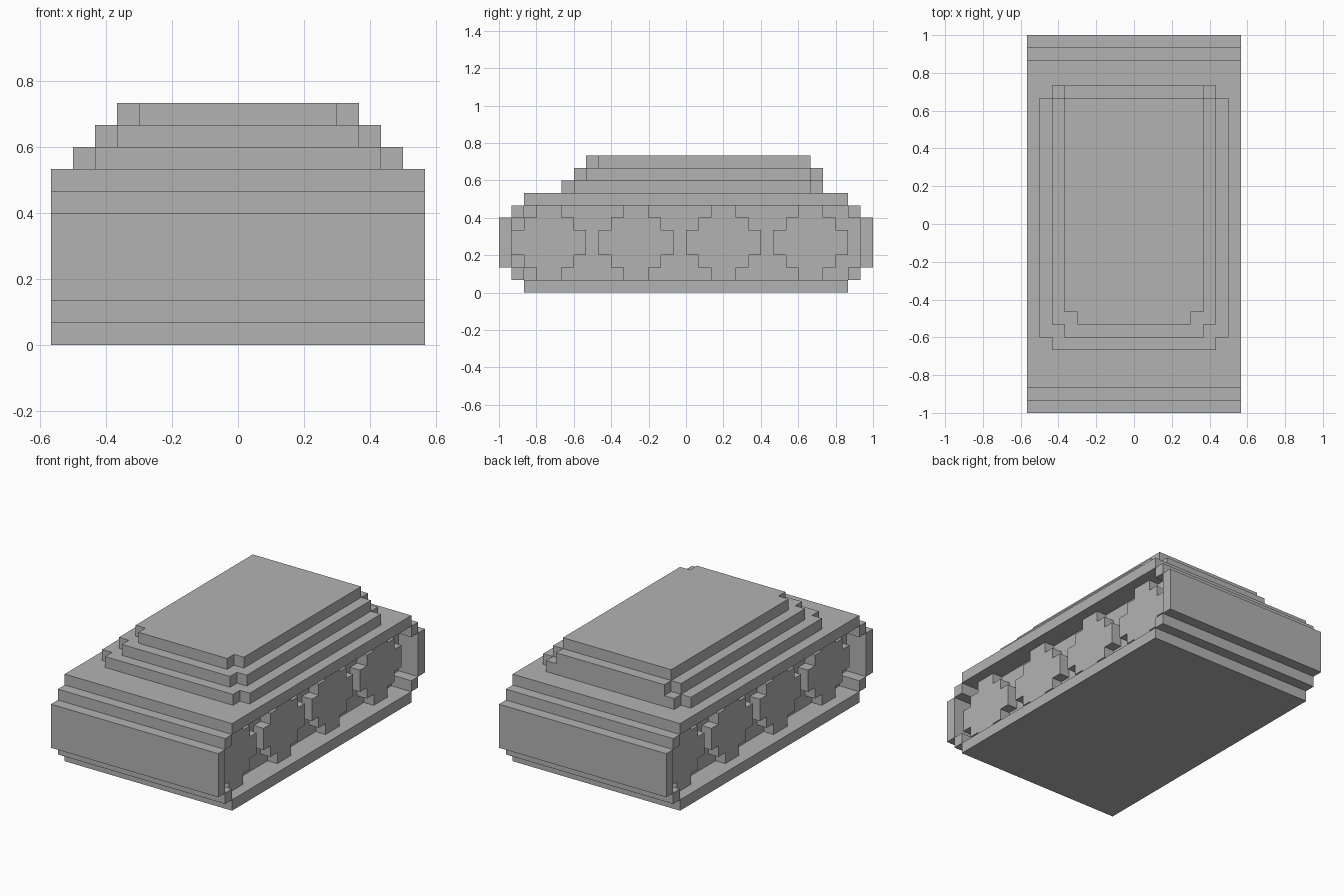
import bpy, bmesh
from mathutils import Vector

U = 1 / 15  # one block

old = bpy.data.objects.get("Cube")
if old:
    bpy.data.objects.remove(old, do_unlink=True)

grey = bpy.data.materials.new("plain grey")
grey.use_nodes = True
grey.diffuse_color = (0.45, 0.45, 0.45, 1)
grey.node_tree.nodes["Principled BSDF"].inputs["Base Color"].default_value = grey.diffuse_color


def stepped(name, rows, end, lo, hi, place):
    """Extrude a stepped outline from lo to hi; rows are (start, low side, high side)."""
    starts = [r[0] for r in rows] + [end]
    right, left = [], []
    for i, (start, a, b) in enumerate(rows):
        right += [(b, start), (b, starts[i + 1])]
        left += [(a, start), (a, starts[i + 1])]
    bm = bmesh.new()
    face = bm.faces.new([bm.verts.new(Vector(place(s, t, lo)) * U)
                         for s, t in right + left[::-1]])
    ext = bmesh.ops.extrude_face_region(bm, geom=[face])
    shift = (Vector(place(0, 0, hi)) - Vector(place(0, 0, lo))) * U
    verts = [g for g in ext["geom"] if isinstance(g, bmesh.types.BMVert)]
    bmesh.ops.translate(bm, verts=verts, vec=shift)
    bmesh.ops.recalc_face_normals(bm, faces=bm.faces[:])
    mesh = bpy.data.meshes.new(name)
    bm.to_mesh(mesh)
    bm.free()
    mesh.materials.append(grey)
    obj = bpy.data.objects.new(name, mesh)
    bpy.context.scene.collection.objects.link(obj)
    return obj


def across(s, t, d):   # outline in y-z, depth along x
    return (d, s, t)


def upward(s, t, d):   # outline in x-y, depth along z
    return (s, t, d)


# Hull with stepped ends, hollowed on both sides to leave a track rim
hull = stepped("hull", [(0, -13, 13), (1, -14, 14), (2, -15, 15), (6, -14, 14), (7, -13, 13)],
               8, -8.5, 8.5, across)
cutters = []
for side in (-1, 1):
    cutter = stepped("side_recess_cutter", [(1, -13, 13), (2, -14, 14), (6, -13, 13)],
                     7, side * 6.5, side * 9.5, across)
    cutter.hide_render = True
    cutters.append(cutter)
    mod = hull.modifiers.new("side_recess", "BOOLEAN")
    mod.operation = "DIFFERENCE"
    mod.solver = "EXACT"
    mod.object = cutter
bpy.context.view_layer.update()
cut_mesh = bpy.data.meshes.new_from_object(hull.evaluated_get(bpy.context.evaluated_depsgraph_get()))
hull.modifiers.clear()
hull.data = cut_mesh
for cutter in cutters:
    bpy.data.objects.remove(cutter, do_unlink=True)

# Wheels: the two sides are half-turn copies of each other
for side, label in ((1, "left"), (-1, "right")):
    for i in range(4):
        c = side * (-11 + 7 * i)
        rows = [(z, c - w, c + w) for z, w in ((1, 1), (2, 2), (3, 3), (5, 2), (6, 1))]
        stepped(f"{label}_wheel_{i + 1}", rows, 7, side * 6.5, side * 7.5, across)

# Upper deck in three shrinking layers with notched corners
stepped("deck_lower", [(-10, -6.5, 6.5), (-9, -7.5, 7.5), (10, -6.5, 6.5)], 11, 8, 9, upward)
stepped("deck_middle", [(-9, -5.5, 5.5), (-8, -6.5, 6.5), (10, -5.5, 5.5)], 11, 9, 10, upward)
stepped("deck_top", [(-8, -4.5, 4.5), (-7, -5.5, 5.5)], 10, 10, 11, upward)
